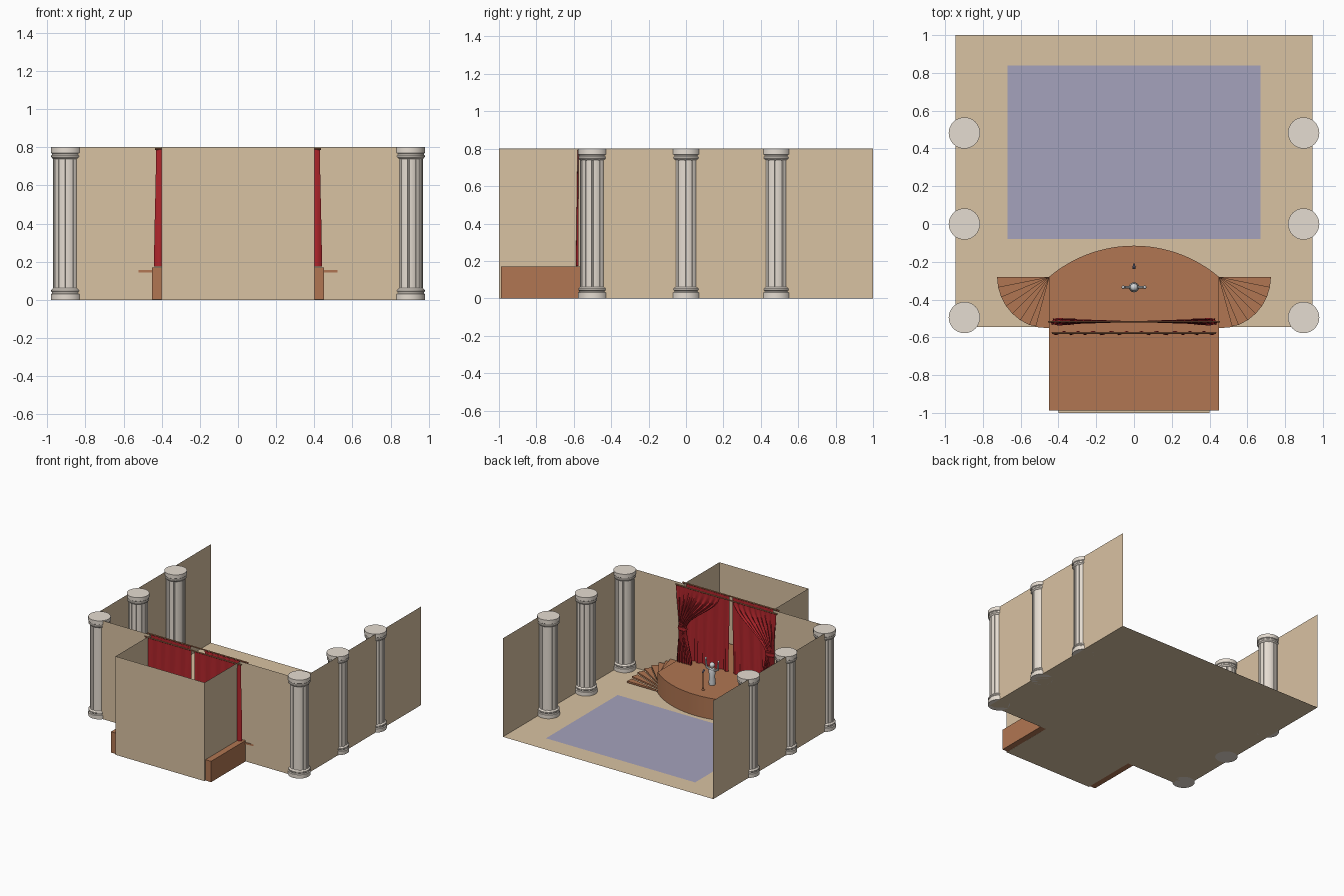
import bpy, bmesh, math
from mathutils import Vector, Matrix

if "Cube" in bpy.data.objects:
    bpy.data.objects.remove(bpy.data.objects["Cube"])


def material(name, rgb):
    m = bpy.data.materials.new(name)
    lin = [(c / 255 / 12.92) if c < 10 else ((c / 255 + 0.055) / 1.055) ** 2.4 for c in rgb]
    m.diffuse_color = (*lin, 1)
    m.use_nodes = True
    m.node_tree.nodes["Principled BSDF"].inputs["Base Color"].default_value = m.diffuse_color
    return m


TAN = material("tan plaster", (217, 194, 162))
WOOD = material("stage wood", (177, 118, 82))
RUG = material("blue grey carpet", (165, 162, 188))
RED = material("curtain red", (176, 37, 43))
STONE = material("pale stone", (229, 220, 209))
PALE = material("light grey", (212, 214, 216))
METAL = material("grey metal", (125, 122, 146))


def finish(name, bm, mat, smooth=False):
    bmesh.ops.recalc_face_normals(bm, faces=bm.faces)
    me = bpy.data.meshes.new(name)
    bm.to_mesh(me)
    bm.free()
    ob = bpy.data.objects.new(name, me)
    bpy.context.collection.objects.link(ob)
    me.materials.append(mat)
    if smooth:
        bpy.ops.object.select_all(action='DESELECT')
        ob.select_set(True)
        bpy.context.view_layer.objects.active = ob
        bpy.ops.object.shade_smooth_by_angle(angle=math.radians(35))
    return ob


def prism(bm, outline, z0, z1):
    """Closed outline pulled up from z0 to z1."""
    lo = [bm.verts.new((x, y, z0)) for x, y in outline]
    hi = [bm.verts.new((x, y, z1)) for x, y in outline]
    n = len(outline)
    bm.faces.new(lo[::-1])
    bm.faces.new(hi)
    for i in range(n):
        j = (i + 1) % n
        bm.faces.new((lo[i], lo[j], hi[j], hi[i]))


def lathe(bm, profile, cx, cy, n=32):
    """Turned solid from (radius, z) pairs."""
    rings = [[bm.verts.new((cx + r * math.cos(2 * math.pi * k / n),
                            cy + r * math.sin(2 * math.pi * k / n), z)) for k in range(n)]
             for r, z in profile]
    for a, b in zip(rings, rings[1:]):
        for k in range(n):
            j = (k + 1) % n
            bm.faces.new((a[k], a[j], b[j], b[k]))
    bm.faces.new(rings[0][::-1])
    bm.faces.new(rings[-1])


def rod(bm, a, b, r, n=10, r2=None):
    a, b = Vector(a), Vector(b)
    d = b - a
    mat = Matrix.Translation((a + b) / 2) @ d.to_track_quat('Z', 'Y').to_matrix().to_4x4()
    bmesh.ops.create_cone(bm, cap_ends=True, segments=n, radius1=r,
                          radius2=r if r2 is None else r2, depth=d.length, matrix=mat)


def flat(name, outline, z, mat):
    bm = bmesh.new()
    bm.faces.new([bm.verts.new((x, y, z)) for x, y in outline])
    return finish(name, bm, mat)


# Room shell: floor with stage recess, thin walls, open at the back
W, F, B, A = 0.945, -0.545, 1.0, 0.4
path = [(-W, B), (-W, F), (-A, F), (-A, -1), (A, -1), (A, F), (W, F), (W, B)]
flat("floor", path, 0, TAN)
flat("carpet", [(-.67, -.08), (.67, -.08), (.67, .84), (-.67, .84)], 0.001, RUG)
bm = bmesh.new()
lo = [bm.verts.new((x, y, 0)) for x, y in path]
hi = [bm.verts.new((x, y, 0.8)) for x, y in path]
for i in range(len(path) - 1):
    bm.faces.new((lo[i], hi[i], hi[i + 1], lo[i + 1]))
finish("walls", bm, TAN)

# Stage with bowed front edge
R, cy, half = 0.696, -0.811, math.asin(0.45 / 0.696)
arc = [(R * math.sin(half * (1 - 2 * i / 32)), cy + R * math.cos(half * (1 - 2 * i / 32)))
       for i in range(33)]
bm = bmesh.new()
prism(bm, [(-.45, -.988), (.45, -.988)] + arc, 0.0005, 0.17)
finish("stage", bm, WOOD, True)

# Fan of floating steps on each side of the stage; only the top one pierces the wall
for side, label in ((-1, "left"), (1, "right")):
    bm = bmesh.new()
    for i in range(8):
        a0 = math.radians(11.25 * i - (4 if i == 7 else 0))
        a1 = math.radians(11.25 * (i + 1))
        low = -.552 if i == 7 else -.544
        pts = [(side * .45, -.28)] + [(side * (.45 + .275 * math.cos(a)),
                                       max(low, -.28 - .275 * math.sin(a))) for a in (a0, a1)]
        top = 0.17 * (i + 1) / 9 + 0.005
        prism(bm, pts, top - 0.014, top)
    finish(label + "_steps", bm, WOOD)

# Columns: fluted shaft between turned base and capital
half_profile = [(.083, 0), (.083, .03), (.077, .034), (.077, .04), (.081, .044),
                (.081, .052), (.074, .06), (.07, .062)]
FL = 12
for x, sx in ((-.898, "left"), (.898, "right")):
    for y, sy in ((-.495, "front"), (0, "middle"), (.482, "back")):
        bm = bmesh.new()
        lathe(bm, half_profile, x, y)
        lathe(bm, [(r, .8 - z) for r, z in half_profile[::-1]], x, y)
        outline = []
        for k in range(FL):
            for frac, r in ((0, .071), (.25, .0715), (.5, .0715), (.75, .071), (.79, .067), (.96, .067)):
                a = 2 * math.pi * (k + frac) / FL
                outline.append((x + r * math.cos(a), y + r * math.sin(a)))
        prism(bm, outline, .06, .74)
        finish(f"{sx}_{sy}_column", bm, STONE, True)


def lerp(table, z):
    """Smoothly interpolated value from (z, value) pairs, z rising."""
    for (z0, a), (z1, b) in zip(table, table[1:]):
        if z <= z1:
            t = max(0, (z - z0) / (z1 - z0))
            return a + (b - a) * t * t * (3 - 2 * t)
    return table[-1][1]


def curtain(name, side, inner, outer, y, amps, folds, nz=24):
    bm = bmesh.new()
    nu = folds * 8
    rows = []
    for j in range(nz + 1):
        z = 0.174 + (0.787 - 0.174) * j / nz
        x0, x1, amp = lerp(inner, z), lerp(outer, z), lerp(amps, z)
        row = []
        for i in range(nu + 1):
            u = i / nu
            yy = y + amp * math.sin(2 * math.pi * folds * u + 0.6 * math.sin(9 * u))
            row.append(bm.verts.new((side * (x0 + (x1 - x0) * u), yy, z)))
        rows.append(row)
    for a, b in zip(rows, rows[1:]):
        for i in range(nu):
            bm.faces.new((a[i], a[i + 1], b[i + 1], b[i]))
    finish(name, bm, RED, True)


# Curtains: straight rear pair, tied-back front pair with tie bands
for side, label in ((-1, "left"), (1, "right")):
    curtain(label + "_rear_curtain", side, [(.17, .022), (.79, .012)],
            [(.17, .44), (.79, .43)], -.577, [(.17, .011), (.79, .004)], 5)
    curtain(label + "_front_curtain", side, [(.17, .31), (.45, .36), (.79, .06)],
            [(.17, .44), (.45, .425), (.79, .45)], -.517, [(.17, .018), (.45, .015), (.79, .005)], 8)
    bm = bmesh.new()
    lathe(bm, [(.038, .437), (.041, .45), (.038, .463)], 0, 0, 20)
    bmesh.ops.transform(bm, verts=bm.verts, matrix=Matrix.Translation((side * .393, -.517, 0))
                        @ Matrix.Diagonal((1, .5, 1, 1)))
    finish(label + "_curtain_tie", bm, RED, True)

# Curtain rods
for y, label, end in ((-.517, "front", .455), (-.577, "rear", .435)):
    bm = bmesh.new()
    rod(bm, (-end, y, .791), (end, y, .791), .005)
    finish(label + "_curtain_rod", bm, WOOD, True)

# Performer statue with raised arms
bm = bmesh.new()
c = -.335
lathe(bm, [(.024, .17), (.026, .19), (.022, .235), (.027, .28), (.022, .297), (.009, .302),
           (.009, .312)], 0, c, 16)
bmesh.ops.create_uvsphere(bm, u_segments=16, v_segments=10, radius=.021,
                          matrix=Matrix.Translation((0, c, .327)))
for s in (-1, 1):
    rod(bm, (s * .02, c, .285), (s * .052, c, .30), .008)
    rod(bm, (s * .05, c, .296), (s * .057, c, .365), .008, r2=.006)
    bmesh.ops.create_uvsphere(bm, u_segments=10, v_segments=6, radius=.009,
                              matrix=Matrix.Translation((s * .057, c, .368)))
finish("performer_statue", bm, PALE, True)

# Microphone and its stand
bm = bmesh.new()
lathe(bm, [(.014, .17), (.014, .174), (.004, .178), (.003, .31), (.003, .315)], 0, -.22, 14)
finish("microphone_stand", bm, WOOD, True)
bm = bmesh.new()
rod(bm, (0, -.212, .31), (0, -.235, .325), .006, r2=.008)
finish("microphone", bm, METAL, True)
